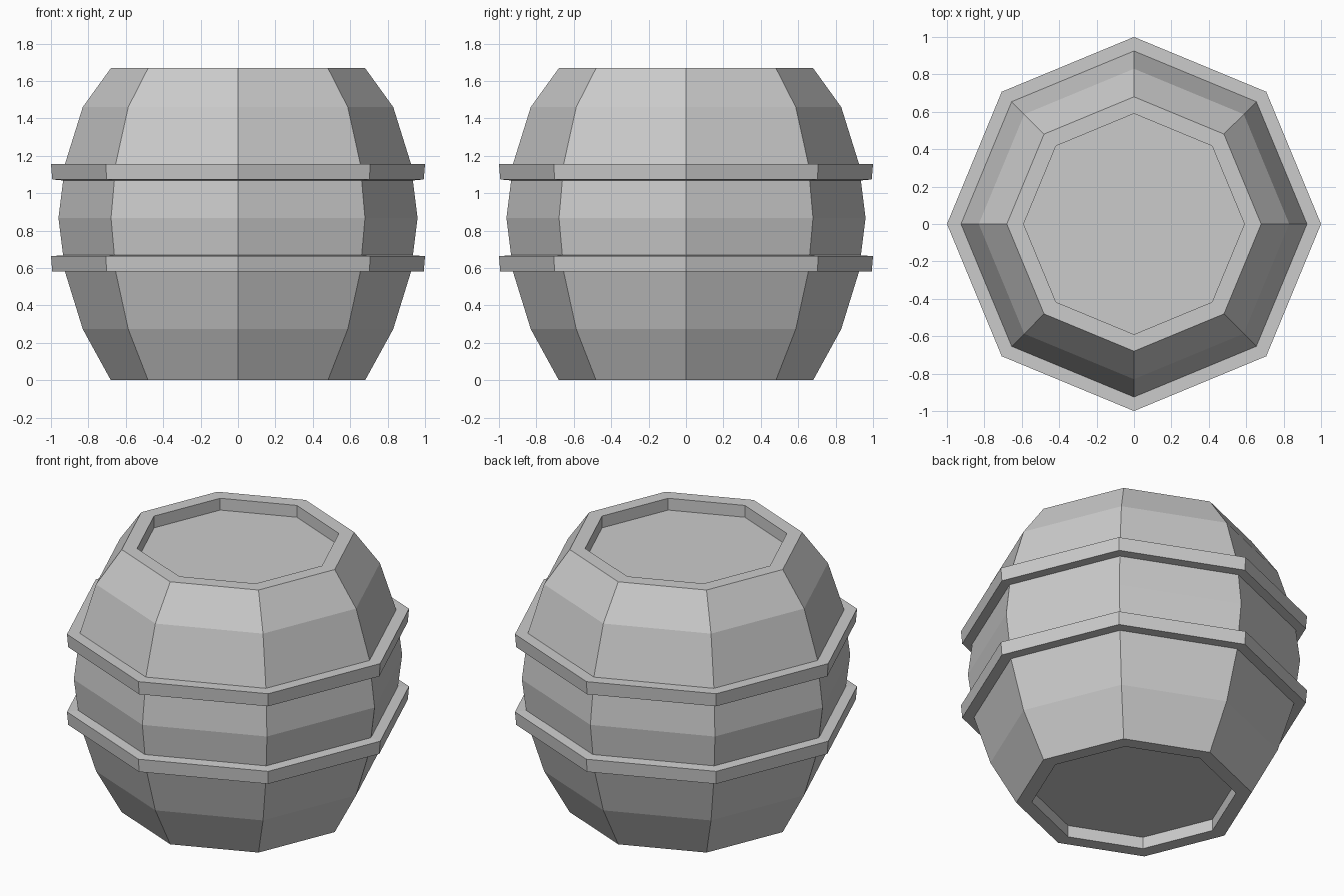
import bpy
import bmesh
from math import cos, sin, pi

if "Cube" in bpy.data.objects:
    bpy.data.objects.remove(bpy.data.objects["Cube"])

SIDES = 8


def lathe(name, profile):
    """Turn a (radius, z) profile into an eight-sided solid with flat end caps."""
    bm = bmesh.new()
    rings = []
    for r, z in profile:
        rings.append([bm.verts.new((r * cos(2 * pi * i / SIDES),
                                    r * sin(2 * pi * i / SIDES), z))
                      for i in range(SIDES)])
    for low, high in zip(rings, rings[1:]):
        for i in range(SIDES):
            j = (i + 1) % SIDES
            bm.faces.new((low[i], low[j], high[j], high[i]))
    bm.faces.new(rings[0][::-1])
    bm.faces.new(rings[-1])
    bmesh.ops.recalc_face_normals(bm, faces=bm.faces)
    mesh = bpy.data.meshes.new(name)
    bm.to_mesh(mesh)
    bm.free()
    obj = bpy.data.objects.new(name, mesh)
    bpy.context.collection.objects.link(obj)
    return obj


# Barrel: recessed bottom, bulging staves, two raised hoops, recessed lid
lathe("barrel", [
    (0.59, 0.075), (0.59, 0.0), (0.68, 0.0),         # bottom recess and rim
    (0.83, 0.273), (0.925, 0.58),                    # lower staves
    (0.993, 0.58), (1.0, 0.663), (0.935, 0.668),     # lower hoop
    (0.96, 0.866),                                   # widest point of the staves
    (0.935, 1.068), (0.993, 1.073), (1.0, 1.156),    # upper hoop
    (0.925, 1.156), (0.83, 1.46), (0.68, 1.668),     # upper staves
    (0.59, 1.668), (0.59, 1.593),                    # top rim and lid recess
])
